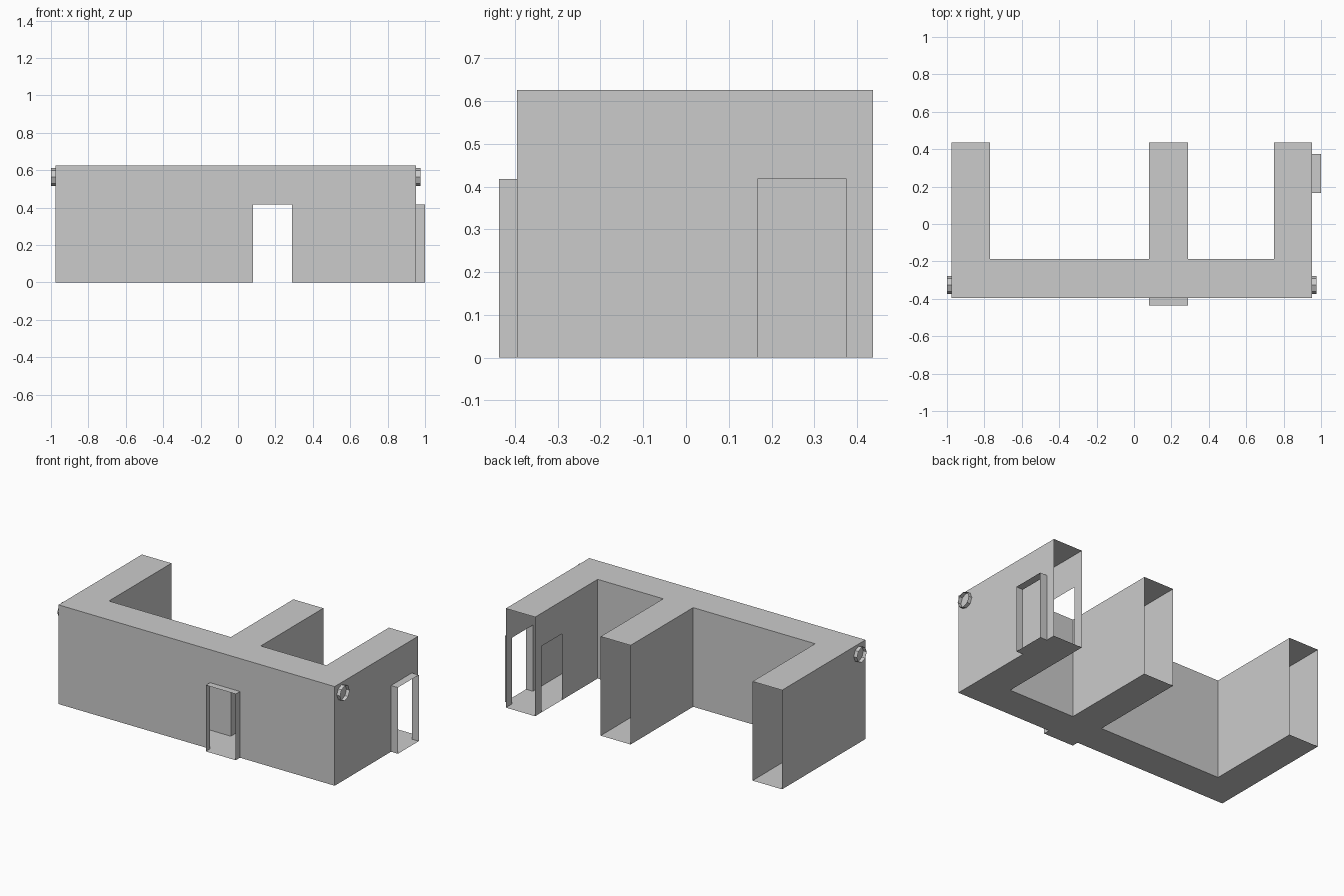
import bpy, bmesh
from math import cos, sin, pi
from mathutils import Vector

if "Cube" in bpy.data.objects:
    bpy.data.objects.remove(bpy.data.objects["Cube"])

H, DOOR_H = 0.626, 0.418           # wall and door heights
F, C, B = -0.395, -0.187, 0.437    # front, corridor back wall, wing ends
L0, L1 = -0.977, -0.771            # left wing
M0, M1 = 0.081, 0.29               # middle wing
R0, R1 = 0.748, 0.952              # right wing
DY0, DY1 = 0.167, 0.375            # side door


def make_object(name, polys):
    """Build an object from a list of polygons."""
    bm = bmesh.new()
    for p in polys:
        bm.faces.new([bm.verts.new(v) for v in p])
    bmesh.ops.remove_doubles(bm, verts=bm.verts, dist=1e-5)
    mesh = bpy.data.meshes.new(name)
    bm.to_mesh(mesh)
    bm.free()
    ob = bpy.data.objects.new(name, mesh)
    bpy.context.collection.objects.link(ob)
    return ob


def tube(profile, offset):
    """Open-ended thin tube: sweep a closed profile along an offset."""
    off = Vector(offset)
    pts = [Vector(p) for p in profile]
    polys = []
    for a, b in zip(pts, pts[1:] + pts[:1]):
        polys.append([a, b, b + off, a + off])
    return polys


def wall(a, b, door=None):
    """Thin wall from a to b; door holds the two opening points in order."""
    pts = [(*a, 0)]
    if door:
        d, e = door
        pts += [(*d, 0), (*d, DOOR_H), (*e, DOOR_H), (*e, 0)]
    return pts + [(*b, 0), (*b, H), (*a, H)]


# E-shaped plan, counter-clockwise
plan = [(L0, F), (R1, F), (R1, B), (R0, B), (R0, C), (M1, C),
        (M1, B), (M0, B), (M0, C), (L1, C), (L1, B), (L0, B)]
doors = {0: ((M0, F), (M1, F)),
         1: ((R1, DY0), (R1, DY1)),
         3: ((R0, DY1), (R0, DY0))}
open_ends = (2, 6, 10)

# Hollow corridor: floor, ceiling and walls with open wing ends
shell = [[(x, y, 0) for x, y in reversed(plan)], [(x, y, H) for x, y in plan]]
for i, a in enumerate(plan):
    if i not in open_ends:
        shell.append(wall(a, plan[(i + 1) % len(plan)], doors.get(i)))
make_object("corridor_shell", shell)


# Door frames projecting from the front and right walls
def door_profile(a, b):
    return [(*a, 0), (*a, DOOR_H), (*b, DOOR_H), (*b, 0)]


make_object("front_door_frame", tube(door_profile(*doors[0]), (0, -0.437 - F, 0)))
make_object("side_door_frame", tube(door_profile(*doors[1]), (1.0 - R1, 0, 0)))

# Octagonal rings on the two end walls
for name, x, dx in (("left_ring", L0, -0.023), ("right_ring", R1, 0.023)):
    prof = [(x, -0.326 + 0.048 * cos(i * pi / 4), 0.564 + 0.048 * sin(i * pi / 4))
            for i in range(8)]
    if dx > 0:
        prof.reverse()
    make_object(name, tube(prof, (dx, 0, 0)))
